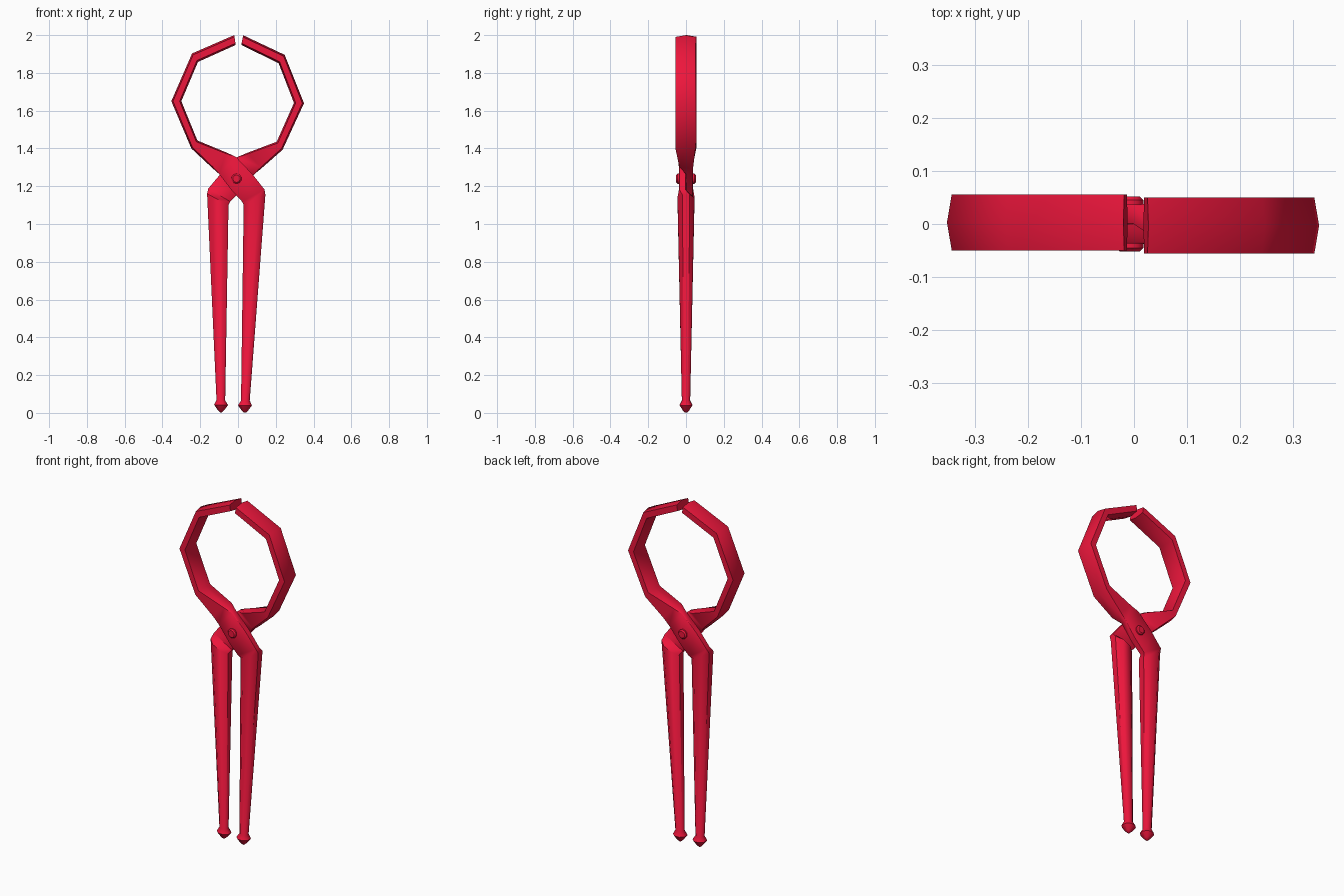
import bpy, bmesh, math
from mathutils import Matrix, Vector

if "Cube" in bpy.data.objects:
    bpy.data.objects.remove(bpy.data.objects["Cube"])

red = bpy.data.materials.new("red_metal")
red.diffuse_color = (0.85, 0.008, 0.045, 1)
red.use_nodes = True
red.node_tree.nodes["Principled BSDF"].inputs["Base Color"].default_value = red.diffuse_color
PIVOT = Vector((-0.008, 0, 1.24))


def finish(obj, angle):
    obj.data.materials.append(red)
    bpy.ops.object.select_all(action='DESELECT')
    bpy.context.view_layer.objects.active = obj
    obj.select_set(True)
    bpy.ops.object.shade_smooth_by_angle(angle=math.radians(angle))


def section(a, b, y0, y1, c, d):
    """Chamfered section spanning a to b in xz and y0 to y1 in depth."""
    pts = []
    for t, s in ((c, 0), (1 - c, 0), (1, d), (1, 1 - d),
                 (1 - c, 1), (c, 1), (0, 1 - d), (0, d)):
        pts.append((a[0] + (b[0] - a[0]) * t, y0 + (y1 - y0) * s,
                    a[1] + (b[1] - a[1]) * t))
    return pts


def loft(name, sections):
    bm = bmesh.new()
    rings = [[bm.verts.new(p) for p in section(*s)] for s in sections]
    for r, q in zip(rings, rings[1:]):
        for i in range(8):
            j = (i + 1) % 8
            bm.faces.new((r[i], r[j], q[j], q[i]))
    bm.faces.new(rings[0])
    bm.faces.new(rings[-1][::-1])
    bmesh.ops.remove_doubles(bm, verts=bm.verts, dist=0.0003)
    bmesh.ops.recalc_face_normals(bm, faces=bm.faces)
    mesh = bpy.data.meshes.new(name)
    bm.to_mesh(mesh)
    bm.free()
    obj = bpy.data.objects.new(name, mesh)
    bpy.context.collection.objects.link(obj)
    return obj


# One half: ridged jaw, flat lap joint, tapered handle, knob end
half = [
    ((-.012, 1.948), (-.02, 2.0), -.05, .056, .17, .5),
    ((-.212, 1.858), (-.243, 1.903), -.05, .056, .17, .5),
    ((-.300, 1.65), (-.353, 1.65), -.05, .056, .17, .5),
    ((-.215, 1.442), (-.247, 1.40), -.05, .056, .17, .5),
    ((-.06, 1.378), (-.14, 1.30), -.038, .035, .06, .2),
    ((-.01, 1.355), (-.10, 1.265), -.037, 0, .02, .05),
    ((.075, 1.265), (-.035, 1.18), -.037, 0, .02, .05),
    ((.14, 1.183), (.022, 1.118), -.038, 0, .04, .1),
    ((.145, 1.155), (.03, 1.10), -.045, .045, .28, .28),
    ((.062, .065), (.016, .065), -.022, .022, .28, .28),
    ((.074, .04), (.000, .04), -.034, .034, .28, .28),
    ((.053, .012), (.020, .012), -.016, .016, .28, .28),
    ((.042, .001), (.032, .001), -.005, .005, .28, .28),
]
front = loft("front_arm", half)
back = loft("back_arm", half)

# Second half: turned half way round the pivot and slightly opened
back.data.transform(Matrix.Translation(PIVOT)
                    @ Matrix.Rotation(math.radians(1.75), 4, 'Y')
                    @ Matrix.Rotation(math.pi, 4, 'Z')
                    @ Matrix.Translation(-PIVOT))
for arm in (front, back):
    finish(arm, 48)

# Rivet through the joint
bpy.ops.mesh.primitive_cylinder_add(vertices=10, radius=.027, depth=.104,
                                    location=PIVOT, rotation=(math.pi / 2, 0, 0))
rivet = bpy.context.object
rivet.name = "rivet"
bev = rivet.modifiers.new("bevel", 'BEVEL')
bev.width = .007
bev.segments = 1
bev.limit_method = 'ANGLE'
bev.angle_limit = math.radians(60)
finish(rivet, 40)
